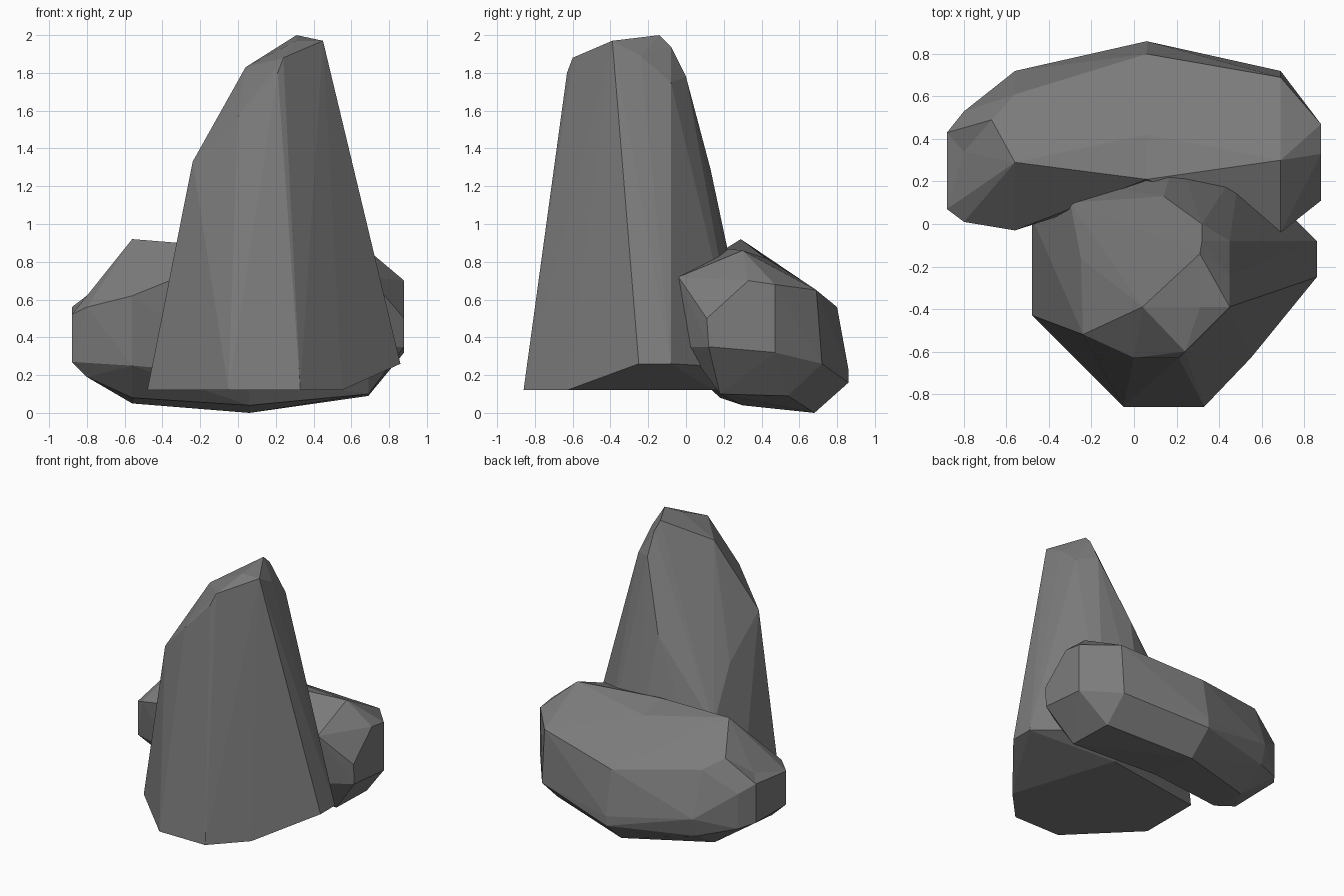
import bpy, bmesh, math

if "Cube" in bpy.data.objects:
    bpy.data.objects.remove(bpy.data.objects["Cube"])

# Dark stone colour
stone = bpy.data.materials.new("dark_stone")
stone.diffuse_color = (.2, .2, .2, 1)
stone.use_nodes = True
stone.node_tree.nodes["Principled BSDF"].inputs["Base Color"].default_value = stone.diffuse_color


def add_hull(bm, points):
    """Add the convex hull of a few corner points."""
    verts = [bm.verts.new(p) for p in points]
    res = bmesh.ops.convex_hull(bm, input=verts)
    loose = {v for v in res["geom_interior"] + res["geom_unused"]
             if isinstance(v, bmesh.types.BMVert) and v.is_valid}
    bmesh.ops.delete(bm, geom=list(loose), context='VERTS')


def finish(bm, name):
    bmesh.ops.recalc_face_normals(bm, faces=bm.faces)
    bmesh.ops.dissolve_limit(bm, angle_limit=math.radians(2),
                             verts=bm.verts, edges=bm.edges)
    mesh = bpy.data.meshes.new(name)
    bm.to_mesh(mesh)
    bm.free()
    mesh.materials.append(stone)
    bpy.context.collection.objects.link(bpy.data.objects.new(name, mesh))


# Tall rock: broad base, leaning faceted spire
base = [(-.48, -.43, .12), (-.05, -.86, .12), (.33, -.86, .12), (.55, -.63, .12),
        (.86, -.25, .26), (.86, -.08, .26), (.5, .28, .24), (.3, .15, .12),
        (.2, .34, .3), (-.3, .2, .3), (-.48, .03, .12)]
spire = [(-.24, -.52, 1.33), (0, -.63, 1.57), (.21, -.63, 1.8), (.24, -.6, 1.88),
         (.34, -.51, 1.86), (.04, -.39, 1.83), (.31, -.39, 1.97), (.45, -.39, 1.97),
         (.45, -.37, 1.86), (.45, -.24, 1.89), (.32, -.08, 1.94), (.45, -.08, 1.75),
         (.31, -.14, 2.0), (.32, 0, 1.78), (.14, .13, 1.29), (-.25, -.16, 1.07),
         (-.3, .1, .72)]
bm = bmesh.new()
add_hull(bm, base + spire)
finish(bm, "tall_rock")

# Low boulder: two halves meeting at a shared middle section, bent around the spire
MID = .06
middle = [(MID, y, z) for y, z in
          [(.21, .87), (.42, .82), (.8, .56), (.86, .23), (.86, .16),
           (.68, 0), (.3, .04), (.17, .2)]]
right = [(.69, y, z) for y, z in
         [(-.04, .72), (0, .35), (.3, .86), (.69, .65), (.72, .26), (.54, .09), (.18, .1)]]
right += [(.88, y, z) for y, z in
          [(.11, .5), (.12, .35), (.47, .32), (.47, .68), (.33, .7)]]
left = [(-.56, y, z) for y, z in
        [(-.03, .62), (0, .25), (.29, .92), (.61, .65), (.72, .32), (.68, .18),
         (.46, .05), (.18, .08)]]
left += [(-.8, .01, .56), (-.8, .34, .69), (-.67, .49, .72), (-.8, .53, .5),
         (-.8, .53, .24), (-.8, .12, .19)]
left += [(-.88, y, z) for y, z in [(.07, .52), (.43, .56), (.43, .27), (.07, .27)]]
bm = bmesh.new()
add_hull(bm, middle + right)
add_hull(bm, middle + left)
inner = [f for f in bm.faces if all(abs(v.co.x - MID) < 1e-4 for v in f.verts)]
bmesh.ops.delete(bm, geom=inner, context='FACES')
bmesh.ops.remove_doubles(bm, verts=bm.verts, dist=1e-4)
# Shallow dent on the upper left shoulder
for v in bm.verts:
    if abs(v.co.x + .8) < 1e-4 and abs(v.co.y - .34) < 1e-4:
        v.co.z = .59
finish(bm, "low_boulder")
